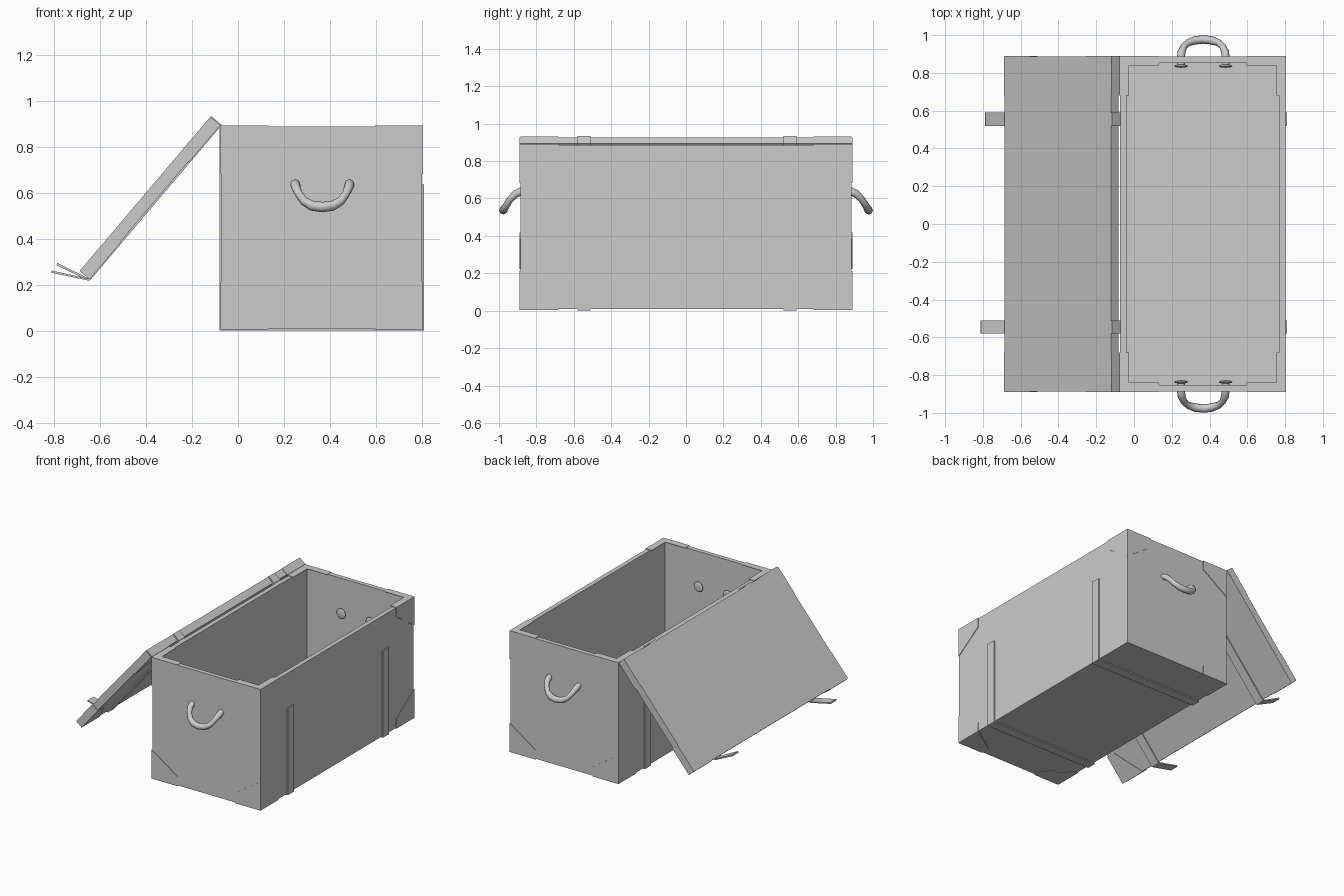
import bpy, bmesh, math
from mathutils import Vector, Matrix

if "Cube" in bpy.data.objects:
    bpy.data.objects.remove(bpy.data.objects["Cube"])

X0, X1, Y, Z0, Z1 = -0.073, 0.801, 0.886, 0.008, 0.887   # chest body limits
WALL, PLATE, STRAP = 0.046, 0.004, 0.008
STRAP_Y = (-0.545, 0.555)


def solid(bm, pts, vec):
    """Extrude a planar polygon along a vector."""
    a = [bm.verts.new(p) for p in pts]
    b = [bm.verts.new(Vector(p) + Vector(vec)) for p in pts]
    bm.faces.new(a)
    bm.faces.new(b[::-1])
    n = len(a)
    for i in range(n):
        bm.faces.new((a[i], b[i], b[(i + 1) % n], a[(i + 1) % n]))


def box(bm, lo, hi):
    (x, y, z), (p, q, r) = lo, hi
    solid(bm, [(x, y, z), (p, y, z), (p, q, z), (x, q, z)], (0, 0, r - z))


def finish(name, bm, matrix=None):
    bmesh.ops.recalc_face_normals(bm, faces=bm.faces)
    me = bpy.data.meshes.new(name)
    bm.to_mesh(me)
    bm.free()
    ob = bpy.data.objects.new(name, me)
    bpy.context.collection.objects.link(ob)
    if matrix:
        ob.matrix_world = matrix
    return ob


# chest body: open box, hollowed by insetting and lowering the top face
bm = bmesh.new()
box(bm, (X0, -Y, Z0), (X1, Y, Z1))
bm.normal_update()
bmesh.ops.recalc_face_normals(bm, faces=bm.faces)
top = max(bm.faces, key=lambda f: f.calc_center_median().z)
bmesh.ops.inset_region(bm, faces=[top], thickness=WALL)
low = bmesh.ops.extrude_face_region(bm, geom=[top])
bmesh.ops.delete(bm, geom=[top], context='FACES_ONLY')
bmesh.ops.translate(bm, verts=[v for v in low['geom'] if isinstance(v, bmesh.types.BMVert)],
                    vec=(0, 0, Z0 + WALL - Z1))
finish("chest_body", bm)

# clipped reinforcement plates on the eight body corners
bm = bmesh.new()
shape = [(-PLATE, -PLATE), (0.205, -PLATE), (0.205, 0.065), (0, 0.205), (-PLATE, 0.205)]
for cx, sx in ((X0, 1), (X1, -1)):
    for cy, sy in ((-Y, 1), (Y, -1)):
        for cz, sz in ((Z0, 1), (Z1, -1)):
            solid(bm, [(cx + sx * u, cy, cz + sz * v) for u, v in shape], (0, -sy * PLATE, 0))
            solid(bm, [(cx, cy + sy * u, cz + sz * v) for u, v in shape], (-sx * PLATE, 0, 0))
            if sz > 0:
                solid(bm, [(cx + sx * u, cy + sy * v, cz) for u, v in shape], (0, 0, -PLATE))
            else:   # strips lying on the rim
                L = [(0, 0), (0.205, 0), (0.205, WALL), (WALL, WALL), (WALL, 0.205), (0, 0.205)]
                solid(bm, [(cx + sx * u, cy + sy * v, cz) for u, v in L], (0, 0, PLATE))
finish("corner_plates", bm)

# straps running up the back, under the bottom and up the right side
bm = bmesh.new()
path = [(X0, Z1), (X0 - STRAP, Z1), (X0 - STRAP, Z0 - STRAP), (X1 + STRAP, Z0 - STRAP),
        (X1 + STRAP, 0.635), (X1, 0.635), (X1, Z0), (X0, Z0)]
for y in STRAP_Y:
    solid(bm, [(x, y - 0.035, z) for x, z in path], (0, 0.07, 0))
finish("body_straps", bm)

# lid: local x runs down from the hinge, local z points to the inner face
d = Vector((-0.57, 0, -0.672)).normalized()
n = Vector((d.z, 0, -d.x))
M = Matrix(((d.x, 0, n.x, -0.082), (0, 1, 0, 0), (d.z, 0, n.z, 0.893), (0, 0, 0, 1)))
LEN, TH = 0.872, 0.053
bm = bmesh.new()
box(bm, (0, -Y, 0), (LEN, Y, TH))
finish("lid", bm, M)

# lid corner plates
bm = bmesh.new()
for cx, sx in ((0, 1), (LEN, -1)):
    for sy in (1, -1):
        cy = -Y * sy
        solid(bm, [(cx + sx * u, cy + sy * v, 0) for u, v in shape], (0, 0, -PLATE))
        box(bm, (cx, cy, -PLATE), (cx + sx * 0.205, cy - sy * PLATE, TH))
        box(bm, (cx, cy, -PLATE), (cx - sx * PLATE, cy + sy * 0.205, TH))
finish("lid_corner_plates", bm, M)

# lid straps
bm = bmesh.new()
path = [(0, TH), (-STRAP, TH), (-STRAP, -STRAP), (LEN + STRAP, -STRAP), (LEN + STRAP, 0), (0, 0)]
for y in STRAP_Y:
    solid(bm, [(x, y - 0.035, z) for x, z in path], (0, 0.07, 0))
finish("lid_straps", bm, M)

# loose strap ends hanging off the lid edge
for y, name, tip in ((STRAP_Y[0], "front_strap_end", [(-0.813, 0.252), (-0.811, 0.261)]),
                     (STRAP_Y[1], "back_strap_end", [(-0.79, 0.284), (-0.786, 0.294)])):
    bm = bmesh.new()
    prof = [(-0.648, 0.217)] + tip + [(-0.65, 0.226)]
    solid(bm, [(x, y - 0.035, z) for x, z in prof], (0, 0.07, 0))
    finish(name, bm)

# carrying handles: swept tubes with swollen grip, stop knobs inside the wall
half = [(0.118, 0.835, 0.637, .02), (0.118, 0.885, 0.637, .021), (0.115, 0.912, 0.623, .021),
        (0.103, 0.94, 0.595, .018), (0.08, 0.96, 0.563, .019), (0.045, 0.972, 0.543, .022)]
pts = ([(-x, y, z, r) for x, y, z, r in half] + [(0, 0.977, 0.537, .0225)] + half[::-1])
for name, s in (("front", -1), ("back", 1)):
    cu = bpy.data.curves.new(name + "_handle", 'CURVE')
    cu.dimensions = '3D'
    cu.bevel_depth = 1
    cu.bevel_resolution = 2
    cu.use_fill_caps = True
    sp = cu.splines.new('POLY')
    sp.points.add(len(pts) - 1)
    for p, (x, y, z, r) in zip(sp.points, pts):
        p.co = (0.367 + x, s * y, z, 1)
        p.radius = r
    sp.use_smooth = True
    ob = bpy.data.objects.new(name + "_handle", cu)
    bpy.context.collection.objects.link(ob)
    for side, sx in (("left", -1), ("right", 1)):
        bpy.ops.mesh.primitive_uv_sphere_add(segments=12, ring_count=8, radius=1,
                                             location=(0.367 + sx * 0.118, s * 0.836, 0.637))
        knob = bpy.context.object
        knob.name = f"{name}_{side}_handle_knob"
        knob.scale = (0.037, 0.009, 0.037)
        bpy.ops.object.shade_smooth_by_angle()
